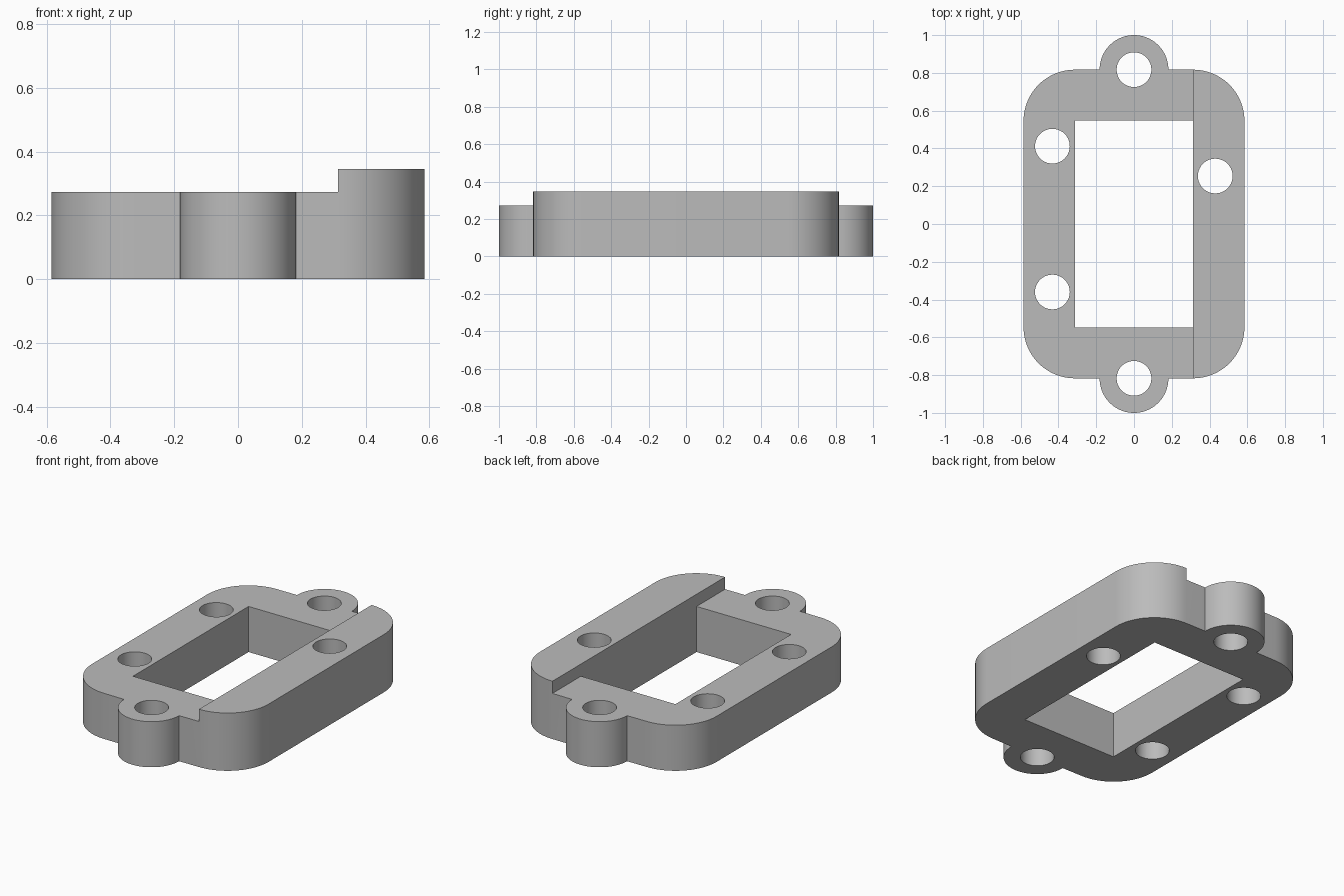
import bpy
import bmesh
from math import sin, cos, pi, radians

if "Cube" in bpy.data.objects:
    bpy.data.objects.remove(bpy.data.objects["Cube"], do_unlink=True)

HALF_W, HALF_L, CORNER = 0.585, 0.817, 0.272
LOW, HIGH = 0.273, 0.346
OPEN_X, OPEN_Y = 0.313, 0.547
EAR_R, HOLE_R = 0.182, 0.092

grey = bpy.data.materials.new("plain grey")
grey.use_nodes = True
colour = (0.5, 0.5, 0.5, 1)
grey.diffuse_color = colour
grey.node_tree.nodes["Principled BSDF"].inputs["Base Color"].default_value = colour


def arc(cx, cy, r, start, end, steps):
    angles = [start + (end - start) * i / steps for i in range(steps + 1)]
    return [(cx + r * cos(a), cy + r * sin(a)) for a in angles]


def prism(name, outline, z0, z1):
    """Extrude a counter-clockwise outline from z0 to z1."""
    bm = bmesh.new()
    face = bm.faces.new([bm.verts.new((x, y, z0)) for x, y in outline])
    top = bmesh.ops.extrude_face_region(bm, geom=[face], use_keep_orig=True)
    moved = [v for v in top["geom"] if isinstance(v, bmesh.types.BMVert)]
    bmesh.ops.translate(bm, verts=moved, vec=(0, 0, z1 - z0))
    bmesh.ops.recalc_face_normals(bm, faces=bm.faces)
    mesh = bpy.data.meshes.new(name)
    bm.to_mesh(mesh)
    bm.free()
    obj = bpy.data.objects.new(name, mesh)
    bpy.context.collection.objects.link(obj)
    mesh.materials.append(grey)
    return obj


def box(x0, x1, y):
    return [(x0, -y), (x1, -y), (x1, y), (x0, y)]


# Rounded frame outline with a mounting ear on each end
cx, cy = HALF_W - CORNER, HALF_L - CORNER
half = (arc(cx, cy, CORNER, 0, pi / 2, 20)
        + arc(0, HALF_L + 0.001, EAR_R, 0, pi, 36)
        + arc(-cx, cy, CORNER, pi / 2, pi, 20))
outline = half + [(-x, -y) for x, y in half]
frame = prism("mounting_frame", outline, 0, HIGH)

# Cutters: lowered step, rectangular opening and screw holes
cutters = [prism("step_cutter", box(-1, OPEN_X, 1.2), LOW, 0.6),
           prism("opening_cutter", box(-OPEN_X, OPEN_X, OPEN_Y), -0.2, 0.7)]
for x, y in [(0, HALF_L), (0, -HALF_L), (-0.432, 0.412), (-0.432, -0.36), (0.43, 0.254)]:
    hole = arc(x, y, HOLE_R, 0, 2 * pi, 40)[:-1]
    cutters.append(prism("screw_hole_cutter", hole, -0.2, 0.7))

bpy.context.view_layer.objects.active = frame
for cutter in cutters:
    cut = frame.modifiers.new(cutter.name, "BOOLEAN")
    cut.operation = "DIFFERENCE"
    cut.solver = "EXACT"
    cut.object = cutter
    bpy.ops.object.modifier_apply(modifier=cut.name)
    bpy.data.objects.remove(cutter, do_unlink=True)

# Smooth the round walls and keep the edges crisp
bpy.ops.object.select_all(action="DESELECT")
frame.select_set(True)
bpy.ops.object.shade_smooth_by_angle(angle=radians(30))
